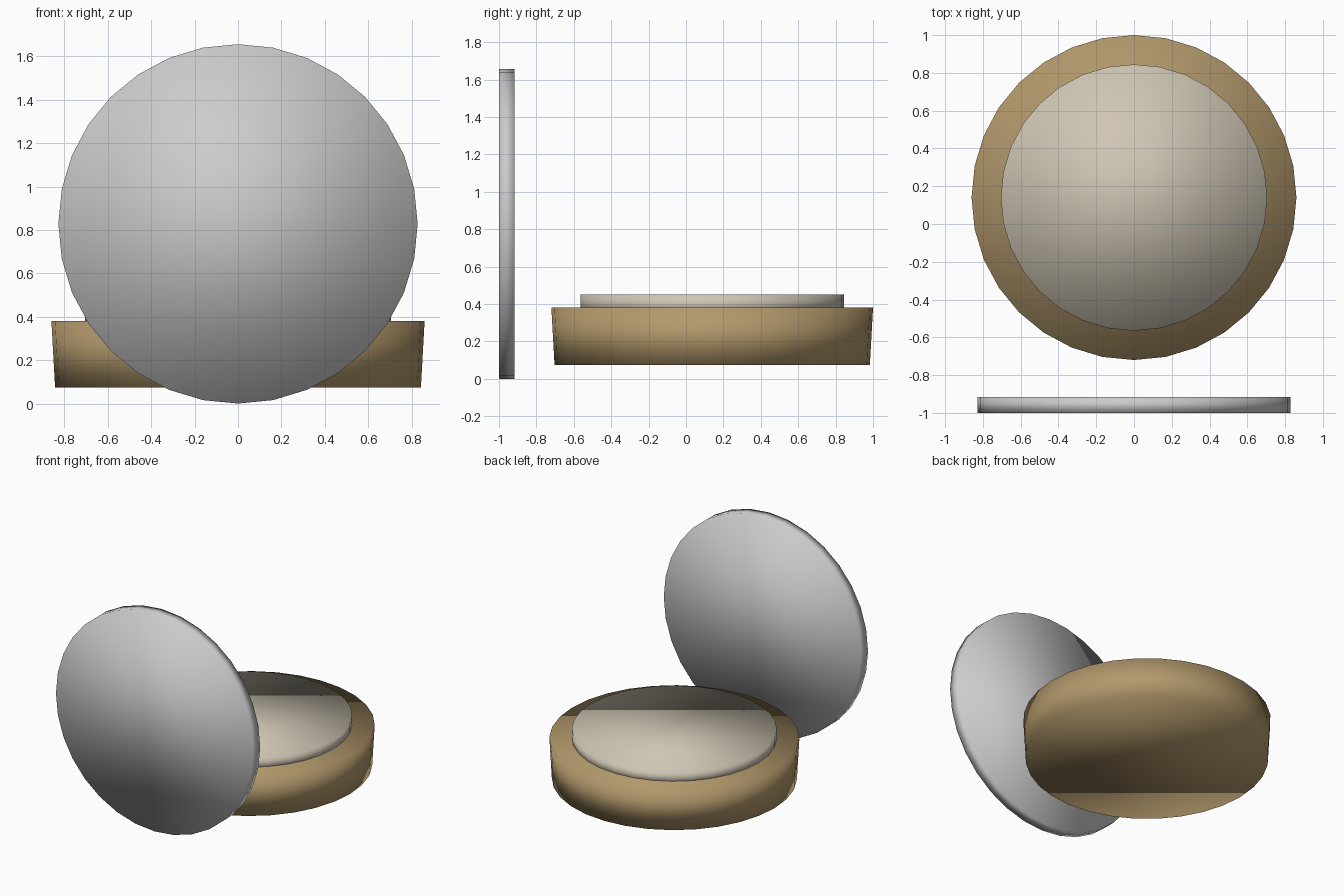
import bpy
import math

if "Cube" in bpy.data.objects:
    bpy.data.objects.remove(bpy.data.objects["Cube"])


def material(name, color):
    mat = bpy.data.materials.new(name)
    mat.diffuse_color = (*color, 1.0)
    mat.use_nodes = True
    mat.node_tree.nodes["Principled BSDF"].inputs["Base Color"].default_value = mat.diffuse_color
    return mat


def drum(name, r_bottom, r_top, depth, location, rotation=(0, 0, 0), mat=None):
    """32-sided, smooth-shaded capped drum."""
    bpy.ops.mesh.primitive_cone_add(vertices=32, radius1=r_bottom, radius2=r_top,
                                    depth=depth, location=location, rotation=rotation)
    obj = bpy.context.object
    obj.name = name
    bpy.ops.object.shade_smooth()
    if mat:
        obj.data.materials.append(mat)
    return obj


CENTER_Y = 0.14
tan = material("tan", (0.45, 0.32, 0.15))
cream = material("cream", (0.62, 0.56, 0.45))

# Slightly flared base tub
drum("base", 0.843, 0.86, 0.306, (0, CENTER_Y, 0.227), mat=tan)

# Thin pad rising out of the base, sunk a little into it
drum("pad", 0.705, 0.705, 0.10, (0, CENTER_Y, 0.40), mat=cream)

# Upright round lid standing in front
drum("lid", 0.828, 0.828, 0.084, (0, -0.958, 0.828), (math.pi / 2, 0, 0))
